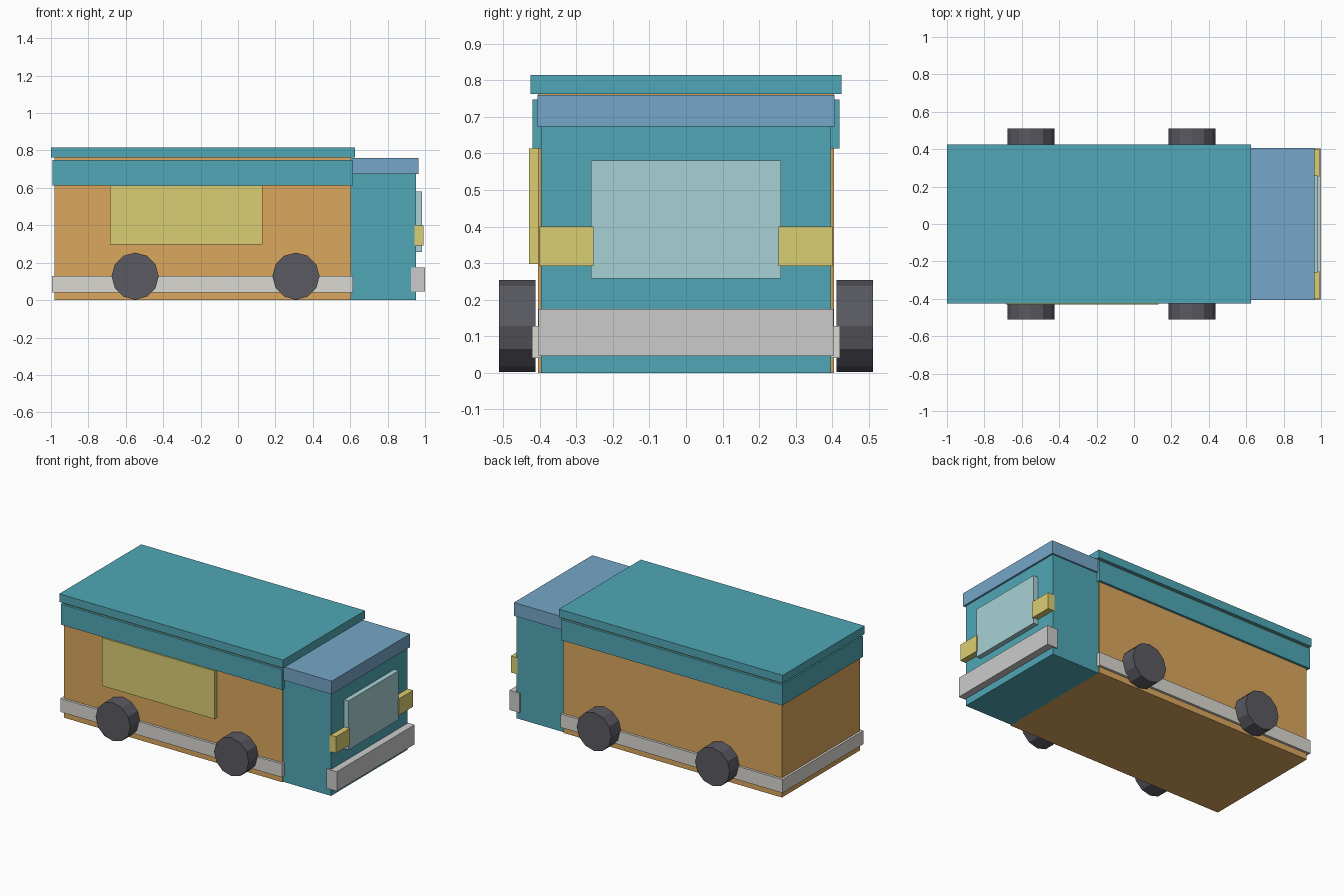
import bpy, bmesh, math
from mathutils import Matrix

if "Cube" in bpy.data.objects:
    bpy.data.objects.remove(bpy.data.objects["Cube"])


def material(name, rgb):
    m = bpy.data.materials.new(name)
    m.diffuse_color = (*rgb, 1)
    m.use_nodes = True
    m.node_tree.nodes["Principled BSDF"].inputs["Base Color"].default_value = m.diffuse_color
    return m


TEAL = material("teal", (0.08, 0.39, 0.47))
ORANGE = material("orange", (0.71, 0.39, 0.11))
BLUE = material("blue", (0.18, 0.38, 0.58))
YELLOW = material("yellow", (0.71, 0.62, 0.17))
GLASS = material("glass", (0.39, 0.64, 0.66))
CREAM = material("cream", (0.71, 0.69, 0.64))
RUBBER = material("rubber", (0.10, 0.10, 0.12))


def add_object(name, bm, mat):
    mesh = bpy.data.meshes.new(name)
    bm.to_mesh(mesh)
    bm.free()
    if mat:
        mesh.materials.append(mat)
    obj = bpy.data.objects.new(name, mesh)
    bpy.context.collection.objects.link(obj)
    return obj


def box(name, x, y, z, mat=None):
    bm = bmesh.new()
    bmesh.ops.create_cube(bm, size=1)
    bmesh.ops.scale(bm, verts=bm.verts, vec=(x[1] - x[0], y[1] - y[0], z[1] - z[0]))
    bmesh.ops.translate(bm, verts=bm.verts, vec=(sum(x) / 2, sum(y) / 2, sum(z) / 2))
    return add_object(name, bm, mat)


def wheel(name, x, side):
    bm = bmesh.new()
    bmesh.ops.create_cone(bm, cap_ends=True, segments=12, radius1=0.126,
                          radius2=0.126, depth=0.10)
    place = Matrix.Translation((x, side * 0.461, 0.128)) @ Matrix.Rotation(math.pi / 2, 4, 'X')
    bmesh.ops.transform(bm, matrix=place, verts=bm.verts)
    return add_object(name, bm, RUBBER)


# Rear body, roof and wrap-around bands
box("body", (-0.98, 0.605), (-0.405, 0.405), (0, 0.765), ORANGE)
box("roof", (-1.0, 0.625), (-0.425, 0.425), (0.762, 0.815), TEAL)
box("upper_band", (-0.993, 0.615), (-0.42, 0.42), (0.613, 0.748), TEAL)
box("lower_band", (-0.995, 0.615), (-0.421, 0.421), (0.04, 0.128), CREAM)

# Serving hatch on the front side only
box("serving_hatch", (-0.685, 0.13), (-0.43, -0.40), (0.297, 0.613), YELLOW)

# Driver cab
box("cab", (0.605, 0.953), (-0.396, 0.396), (0, 0.675), TEAL)
box("cab_roof", (0.60, 0.965), (-0.406, 0.406), (0.673, 0.76), BLUE)
box("windshield", (0.945, 0.985), (-0.26, 0.26), (0.258, 0.58), GLASS)
box("bumper", (0.925, 1.0), (-0.404, 0.404), (0.046, 0.174))

# Mirrored headlights and wheels
for side, label in ((-1, "near"), (1, "far")):
    box("headlight_" + label, (0.945, 0.992),
        sorted((side * 0.253, side * 0.40)), (0.292, 0.40), YELLOW)
    for x, end in ((-0.55, "rear"), (0.31, "front")):
        wheel(f"{end}_wheel_{label}", x, side)
